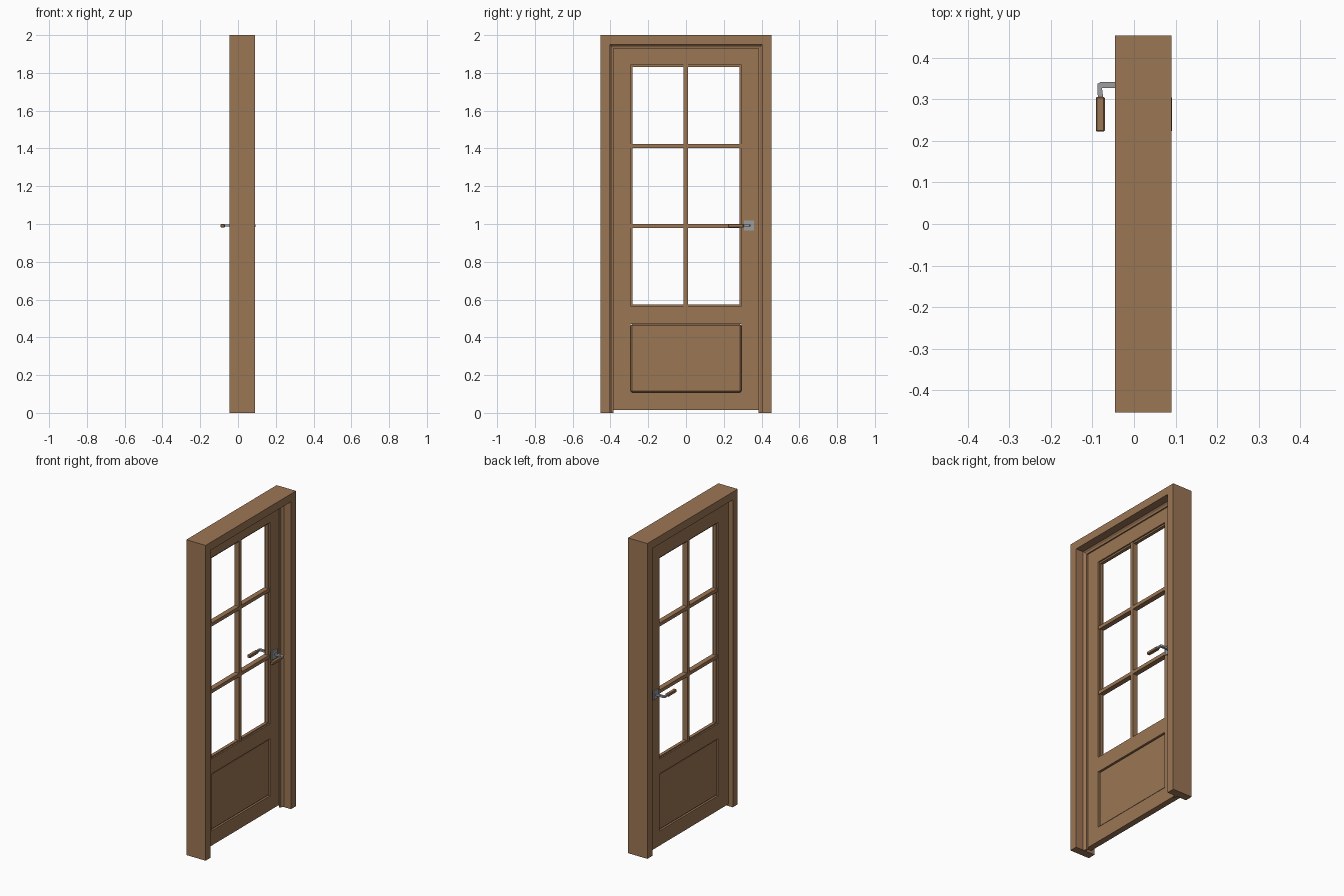
import bpy, bmesh
from mathutils import Vector

if "Cube" in bpy.data.objects:
    bpy.data.objects.remove(bpy.data.objects["Cube"])


def material(name, rgb):
    m = bpy.data.materials.new(name)
    m.diffuse_color = (*rgb, 1)
    m.use_nodes = True
    m.node_tree.nodes["Principled BSDF"].inputs["Base Color"].default_value = m.diffuse_color
    return m


WOOD = material("brown_wood", (0.33, 0.18, 0.09))
METAL = material("grey_metal", (0.33, 0.34, 0.35))


def finish(name, bm, mat):
    bmesh.ops.recalc_face_normals(bm, faces=bm.faces)
    me = bpy.data.meshes.new(name)
    bm.to_mesh(me)
    bm.free()
    me.materials.append(mat)
    ob = bpy.data.objects.new(name, me)
    bpy.context.collection.objects.link(ob)
    return ob


def box(name, x, y, z, mat=WOOD, bevel=0):
    """Box from (low, high) ranges, optionally chamfered."""
    bm = bmesh.new()
    bmesh.ops.create_cube(bm, size=1)
    for v in bm.verts:
        v.co = Vector([r[0] + (c + 0.5) * (r[1] - r[0]) for c, r in zip(v.co, (x, y, z))])
    if bevel:
        bmesh.ops.bevel(bm, geom=bm.edges[:], offset=bevel, segments=1, affect='EDGES')
    return finish(name, bm, mat)


# Door frame: rebated profile (depth x, inset from outside) mitred round three sides
profile = [(-0.046, 0), (0.09, 0), (0.09, 0.05), (0.04, 0.05), (0.03, 0.06),
           (0.028, 0.07), (0.02, 0.07), (0.02, 0.05), (-0.046, 0.05)]
bm = bmesh.new()
rings = []
for side, top in ((-1, 0), (-1, 1), (1, 1), (1, 0)):
    rings.append([bm.verts.new((x, side * (0.453 - d), (2 - d) * top)) for x, d in profile])
n = len(profile)
for a, b in zip(rings, rings[1:]):
    for i in range(n):
        j = (i + 1) % n
        bm.faces.new((a[i], a[j], b[j], b[i]))
bm.faces.new(rings[0])
bm.faces.new(rings[-1])
finish("door_frame", bm, WOOD)

# Door leaf: stiles and rails
D = (-0.019, 0.019)
W = 0.293
for s in (-1, 1):
    box("door_stile", D, sorted((s * W, s * 0.4)), (0.015, 1.947))
for name, z in (("top_rail", (1.842, 1.947)), ("middle_rail", (0.47, 0.565)),
                ("bottom_rail", (0.015, 0.108))):
    box(name, D, (-W, W), z)

# Lower panel, sunk with chamfered edges
box("lower_panel", (-0.013, 0.013), (-W, W), (0.108, 0.47), bevel=0.007)

# Glazing beads and bars of the six open panes
B = (-0.010, 0.010)
for s in (-1, 1):
    box("side_bead", B, sorted((s * 0.284, s * W)), (0.565, 1.842))
for z in ((0.565, 0.573), (1.832, 1.842)):
    box("cross_bead", B, (-0.284, 0.284), z)
M = (-0.016, 0.016)
box("upright_bar", M, (-0.012, 0.010), (0.565, 1.842))
for z in (0.989, 1.413):
    for y in ((-W, -0.012), (0.010, W)):
        box("cross_bar", M, y, (z - 0.011, z + 0.011))

# Handles, one on each face of the door
Z = 0.992
for s in (-1, 1):
    box("handle_plate", sorted((s * 0.018, s * 0.026)), (0.306, 0.36), (Z - 0.027, Z + 0.027), METAL)
    # bent metal neck, extruded in z from a plan outline
    outline = [(0.024, 0.328), (0.077, 0.327), (0.074, 0.303), (0.087, 0.303),
               (0.088, 0.337), (0.08, 0.342), (0.024, 0.341)]
    bm = bmesh.new()
    f = bm.faces.new([bm.verts.new((s * x, y, Z - 0.006)) for x, y in outline])
    up = bmesh.ops.extrude_face_region(bm, geom=[f])["geom"]
    bmesh.ops.translate(bm, vec=(0, 0, 0.012), verts=[v for v in up if isinstance(v, bmesh.types.BMVert)])
    finish("handle_neck", bm, METAL)
    box("handle_grip", sorted((s * 0.07, s * 0.092)), (0.222, 0.306), (Z - 0.010, Z + 0.008),
        bevel=0.003)
